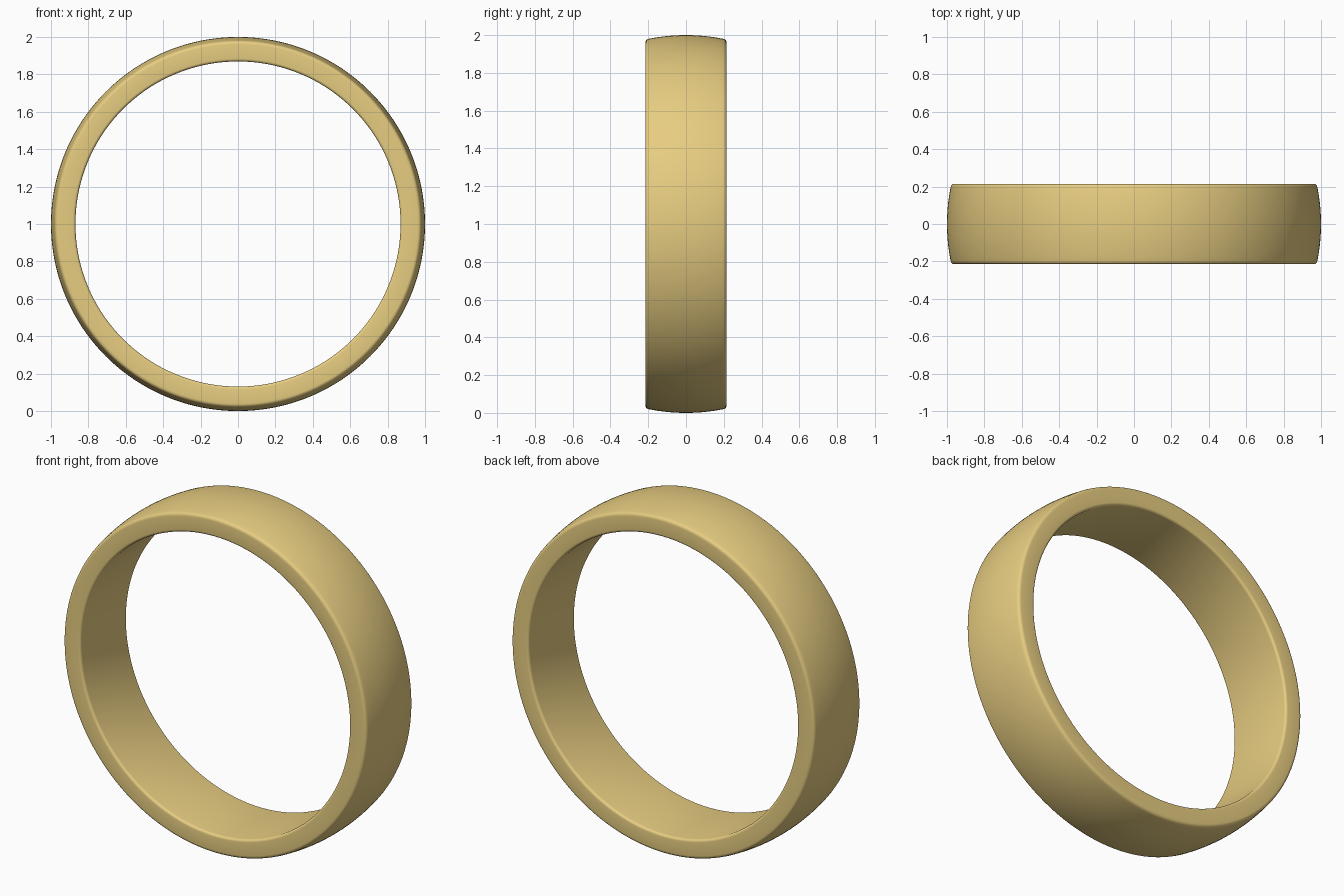
import bpy, bmesh, math
from mathutils import Vector, Matrix

if "Cube" in bpy.data.objects:
    bpy.data.objects.remove(bpy.data.objects["Cube"])

HALF, INNER, FILLET, STEPS = 0.215, 0.866, 0.018, 192


def corner(cy, cr, a0, a1, rad, n=5):
    """Rounded corner of the cross-section as (y, radius) points."""
    angles = [math.radians(a0 + (a1 - a0) * i / n) for i in range(n + 1)]
    return [(cy + rad * math.cos(a), cr + rad * math.sin(a)) for a in angles]


# Half of the cross-section: gently domed outside, flat side, rounded inner edge
crown = [(0.196 * i / 8, math.sqrt(1 - (0.196 * i / 8) ** 2)) for i in range(9)]
edge_r = crown[-1][1]
half = crown + corner(HALF - 0.02, edge_r - 0.02, 78, 0, 0.02)[1:]
half += corner(HALF - 0.015, INNER + FILLET, 0, -90, 0.015)
half = [(y, max(r, INNER)) for y, r in half]
profile = half + [(-y, r) for y, r in reversed(half[1:])]

# Band: revolve the closed cross-section around the y axis
bm = bmesh.new()
rings = []
for s in range(STEPS):
    rot = Matrix.Rotation(2 * math.pi * s / STEPS, 3, 'Y')
    rings.append([bm.verts.new(rot @ Vector((0, y, r)) + Vector((0, 0, 1)))
                  for y, r in profile])
n = len(profile)
for s in range(STEPS):
    a, b = rings[s], rings[(s + 1) % STEPS]
    for i in range(n):
        j = (i + 1) % n
        bm.faces.new((a[i], a[j], b[j], b[i]))
bmesh.ops.recalc_face_normals(bm, faces=bm.faces)
mesh = bpy.data.meshes.new("ring_band")
bm.to_mesh(mesh)
bm.free()

band = bpy.data.objects.new("ring_band", mesh)
bpy.context.collection.objects.link(band)
bpy.context.view_layer.objects.active = band
band.select_set(True)
bpy.ops.object.shade_smooth_by_angle(angle=math.radians(35))

# Gold material
gold = bpy.data.materials.new("gold")
gold.diffuse_color = (0.80, 0.61, 0.22, 1)
gold.use_nodes = True
gold.node_tree.nodes["Principled BSDF"].inputs["Base Color"].default_value = gold.diffuse_color
mesh.materials.append(gold)
